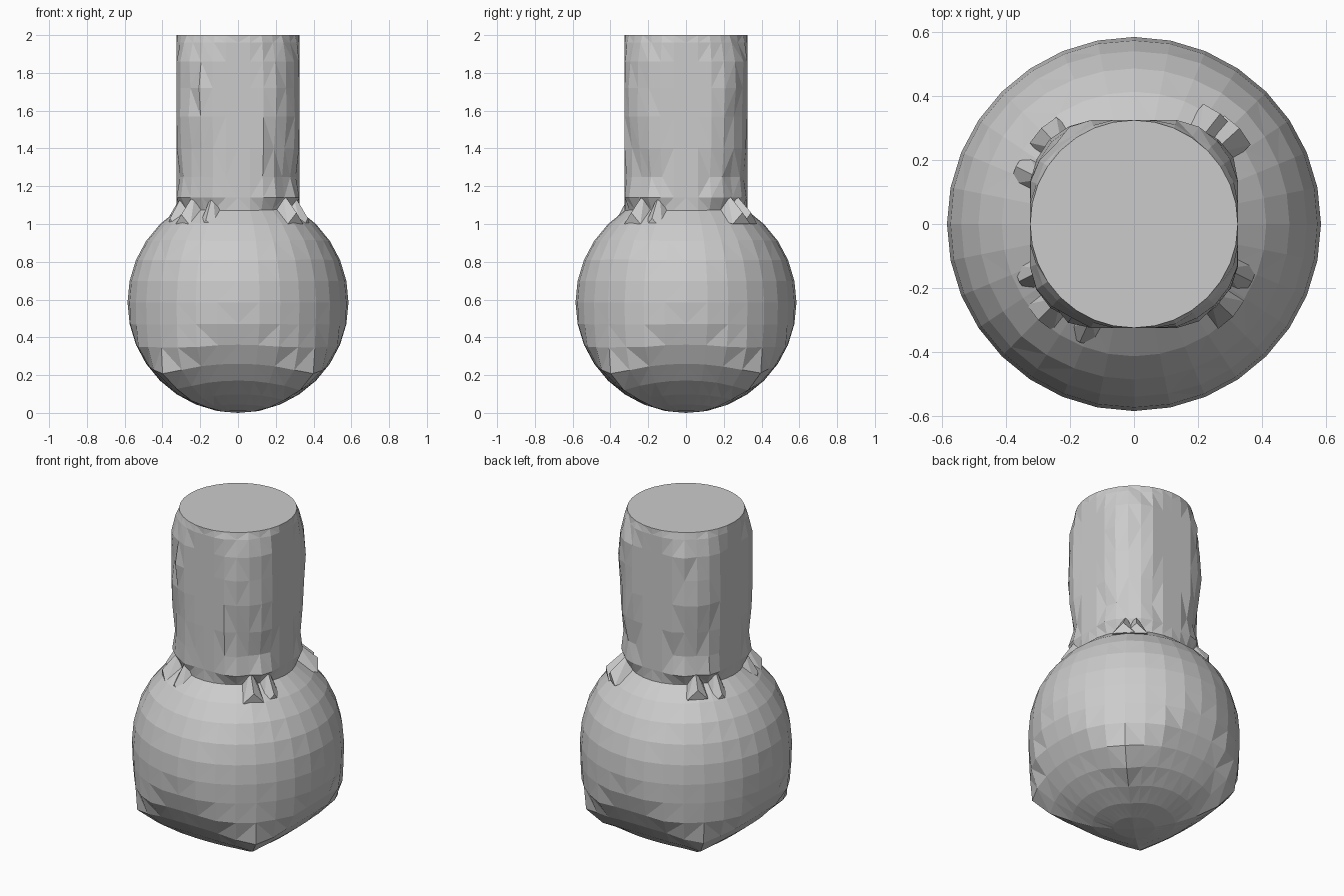
import bpy, bmesh, math, random
from mathutils import Vector

if "Cube" in bpy.data.objects:
    bpy.data.objects.remove(bpy.data.objects["Cube"])

random.seed(4)
R, RN = 0.585, 0.325          # bulb and neck radii
CZ, Z0, Z1 = 0.585, 1.075, 2.0
SEG = 32


def finish(bm, name):
    bmesh.ops.recalc_face_normals(bm, faces=bm.faces)
    mesh = bpy.data.meshes.new(name)
    bm.to_mesh(mesh)
    bm.free()
    obj = bpy.data.objects.new(name, mesh)
    bpy.context.collection.objects.link(obj)
    return obj


# Bulb: round in front, side and top view, with swollen lower diagonals
bm = bmesh.new()
bmesh.ops.create_uvsphere(bm, u_segments=SEG, v_segments=16, radius=1)
for v in bm.verts:
    d = v.co.normalized()
    hull = R / max(d.xy.length, d.xz.length, d.yz.length)
    w = 0.75 if d.z < -0.01 else 0.1
    w *= random.uniform(0.85, 1.1)
    v.co = d * (R + (hull - R) * w) + Vector((0, 0, CZ))
bmesh.ops.triangulate(bm, faces=bm.faces)
finish(bm, "bulb")

# Neck: round ends, uneven bulging corners in between
profile = [(0.9, 0.325), (Z0, 0.325), (1.14, 0.355), (1.25, 0.338), (1.4, 0.352),
           (1.57, 0.366), (1.72, 0.365), (1.86, 0.358), (1.96, 0.338), (Z1, 0.325)]
bm = bmesh.new()
rings = []
for z, b in profile:
    ring = []
    for i in range(SEG):
        a = 2 * math.pi * i / SEG
        c, s = math.cos(a), math.sin(a)
        limit = RN / max(abs(c), abs(s))
        bulge = b + (random.uniform(-0.01, 0.01) if b > RN else 0)
        r = max(RN, min(limit, bulge))
        ring.append(bm.verts.new((r * c, r * s, z)))
    rings.append(ring)
for lo, hi in zip(rings, rings[1:]):
    for i in range(SEG):
        j = (i + 1) % SEG
        bm.faces.new((lo[i], lo[j], hi[j], hi[i]))
bm.faces.new(rings[0])
bm.faces.new(rings[-1])
bmesh.ops.triangulate(bm, faces=[f for f in bm.faces if len(f.verts) == 4])
finish(bm, "neck")

# Ragged flares where the neck meets the bulb
tips = [(0.27, 0.345, 1.06), (0.33, 0.30, 1.06), (-0.29, 0.30, 1.08), (-0.37, 0.18, 1.03),
        (-0.36, -0.18, 1.03), (-0.30, -0.30, 1.05), (-0.17, -0.37, 1.02),
        (0.37, -0.18, 1.03), (0.31, -0.29, 1.06)]
for x, y, z in tips:
    bm = bmesh.new()
    a = math.atan2(y, x)
    r = math.hypot(x, y)
    bm.verts.new((x, y, z))
    for da, rr, zz in ((-0.22, 0.31, 1.03), (0.22, 0.31, 1.03), (0, 0.32, 1.17),
                       (-0.14, r * 0.99, z - 0.06), (0.14, r * 0.99, z - 0.06)):
        bm.verts.new((rr * math.cos(a + da), rr * math.sin(a + da), zz))
    bmesh.ops.convex_hull(bm, input=bm.verts)
    finish(bm, "neck_flare")
